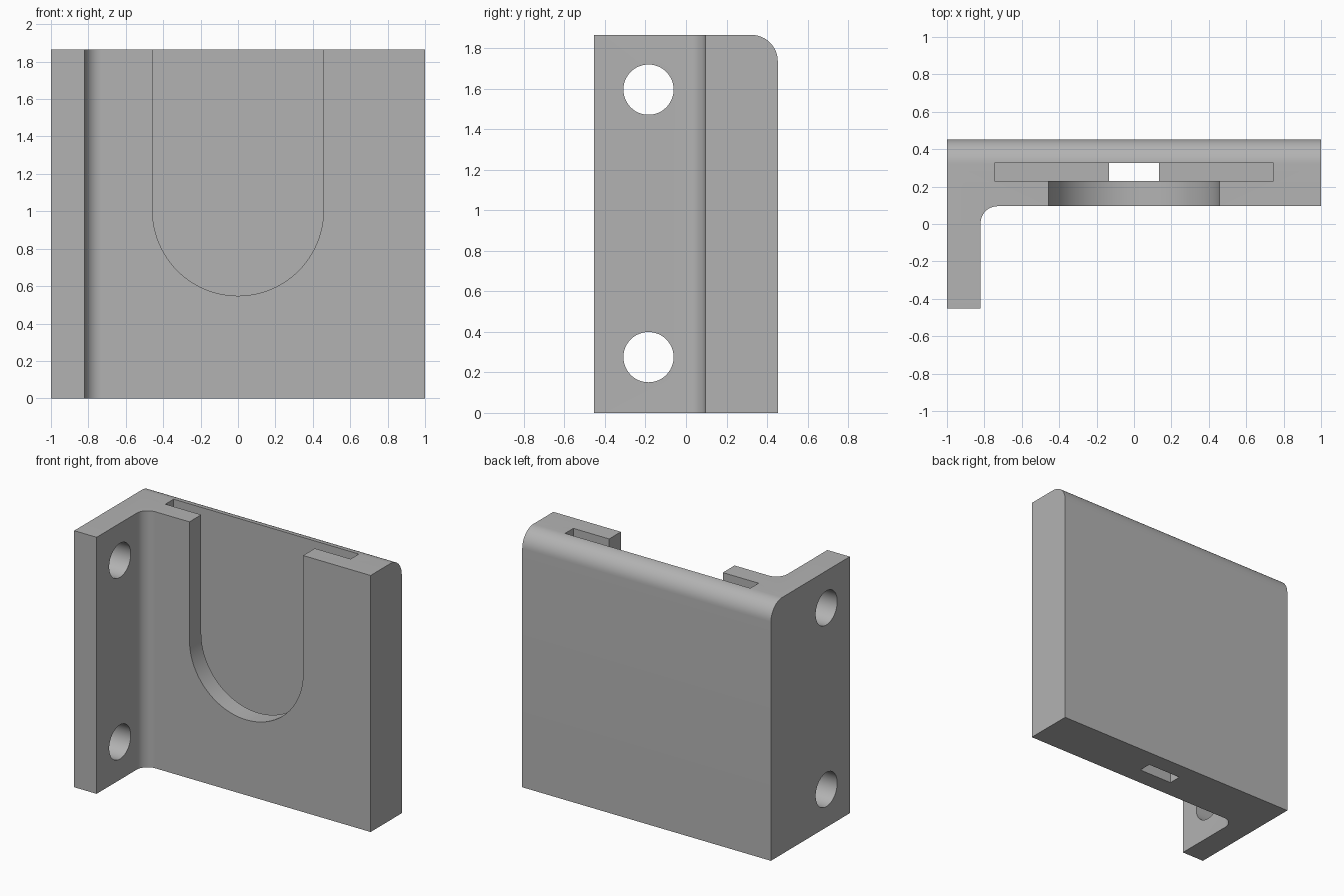
import bpy, bmesh, math
from mathutils import Vector

if "Cube" in bpy.data.objects:
    bpy.data.objects.remove(bpy.data.objects["Cube"], do_unlink=True)

H = 1.865          # height
BACK, FRONT = 0.453, -0.453
FACE = 0.095       # front face of the plate
ARM = -0.82        # inner face of the mounting flange

grey = bpy.data.materials.new("plain grey")
grey.use_nodes = True
colour = (0.45, 0.45, 0.45, 1)
grey.diffuse_color = colour
grey.node_tree.nodes["Principled BSDF"].inputs["Base Color"].default_value = colour


def prism(name, outline, direction):
    """Extrude a flat outline along a direction."""
    bm = bmesh.new()
    face = bm.faces.new([bm.verts.new(p) for p in outline])
    out = bmesh.ops.extrude_face_region(bm, geom=[face])
    moved = [v for v in out["geom"] if isinstance(v, bmesh.types.BMVert)]
    bmesh.ops.translate(bm, verts=moved, vec=Vector(direction))
    bmesh.ops.recalc_face_normals(bm, faces=bm.faces)
    mesh = bpy.data.meshes.new(name)
    bm.to_mesh(mesh)
    bm.free()
    mesh.materials.append(grey)
    obj = bpy.data.objects.new(name, mesh)
    bpy.context.collection.objects.link(obj)
    return obj


def box(name, x0, x1, y0, y1, z0, z1):
    return prism(name, [(x0, y0, z0), (x1, y0, z0), (x1, y1, z0), (x0, y1, z0)],
                 (0, 0, z1 - z0))


def arc(radius, start, end, steps):
    for i in range(steps + 1):
        a = start + (end - start) * i / steps
        yield radius * math.cos(a), radius * math.sin(a)


# L-shaped body: pocket plate with a mounting flange on its right
body = prism("wall_bracket",
             [(-1, FRONT, 0), (ARM, FRONT, 0), (ARM, FACE, 0),
              (1, FACE, 0), (1, BACK, 0), (-1, BACK, 0)], (0, 0, H))


def round_edge(bm, radius, test):
    edges = [e for e in bm.edges if all(test(v.co) for v in e.verts)]
    bmesh.ops.bevel(bm, geom=edges, offset=radius, offset_type='OFFSET',
                    segments=12, profile=0.5, affect='EDGES')


# Inner corner fillet and rounded top back edge
bm = bmesh.new()
bm.from_mesh(body.data)
round_edge(bm, 0.09, lambda c: abs(c.x - ARM) < 1e-4 and abs(c.y - FACE) < 1e-4)
round_edge(bm, 0.13, lambda c: abs(c.y - BACK) < 1e-4 and abs(c.z - H) < 1e-4)
bm.to_mesh(body.data)
bm.free()

# Cutters: card pocket, push-out slot, U-shaped window, screw holes
U = 0.457
window = [(U, 0, H + 0.1), (-U, 0, H + 0.1)]
window += [(x, 0, 1.005 + z) for x, z in arc(U, math.pi, 2 * math.pi, 48)]
cutters = [
    box("pocket_cutter", -0.745, 0.745, 0.23, 0.325, 0.26, H + 0.1),
    box("push_slot_cutter", -0.135, 0.135, 0.23, 0.325, -0.1, 0.4),
    prism("window_cutter", [(x, 0, z) for x, _, z in window], (0, 0.28, 0)),
]
for z in (0.275, 1.595):
    ring = list(arc(0.124, 0, 2 * math.pi, 48))[:-1]
    cutters.append(prism("screw_hole_cutter",
                         [(-1.1, -0.185 + a, z + b) for a, b in ring], (0.4, 0, 0)))

for cutter in cutters:
    mod = body.modifiers.new(cutter.name, 'BOOLEAN')
    mod.operation = 'DIFFERENCE'
    mod.solver = 'EXACT'
    mod.object = cutter

# Bake the cuts, then drop the cutters
bpy.context.view_layer.update()
graph = bpy.context.evaluated_depsgraph_get()
result = bpy.data.meshes.new_from_object(body.evaluated_get(graph))
body.modifiers.clear()
body.data = result
for cutter in cutters:
    bpy.data.objects.remove(cutter, do_unlink=True)

bpy.ops.object.select_all(action='DESELECT')
body.select_set(True)
bpy.context.view_layer.objects.active = body
bpy.ops.object.shade_smooth_by_angle(angle=math.radians(30))
